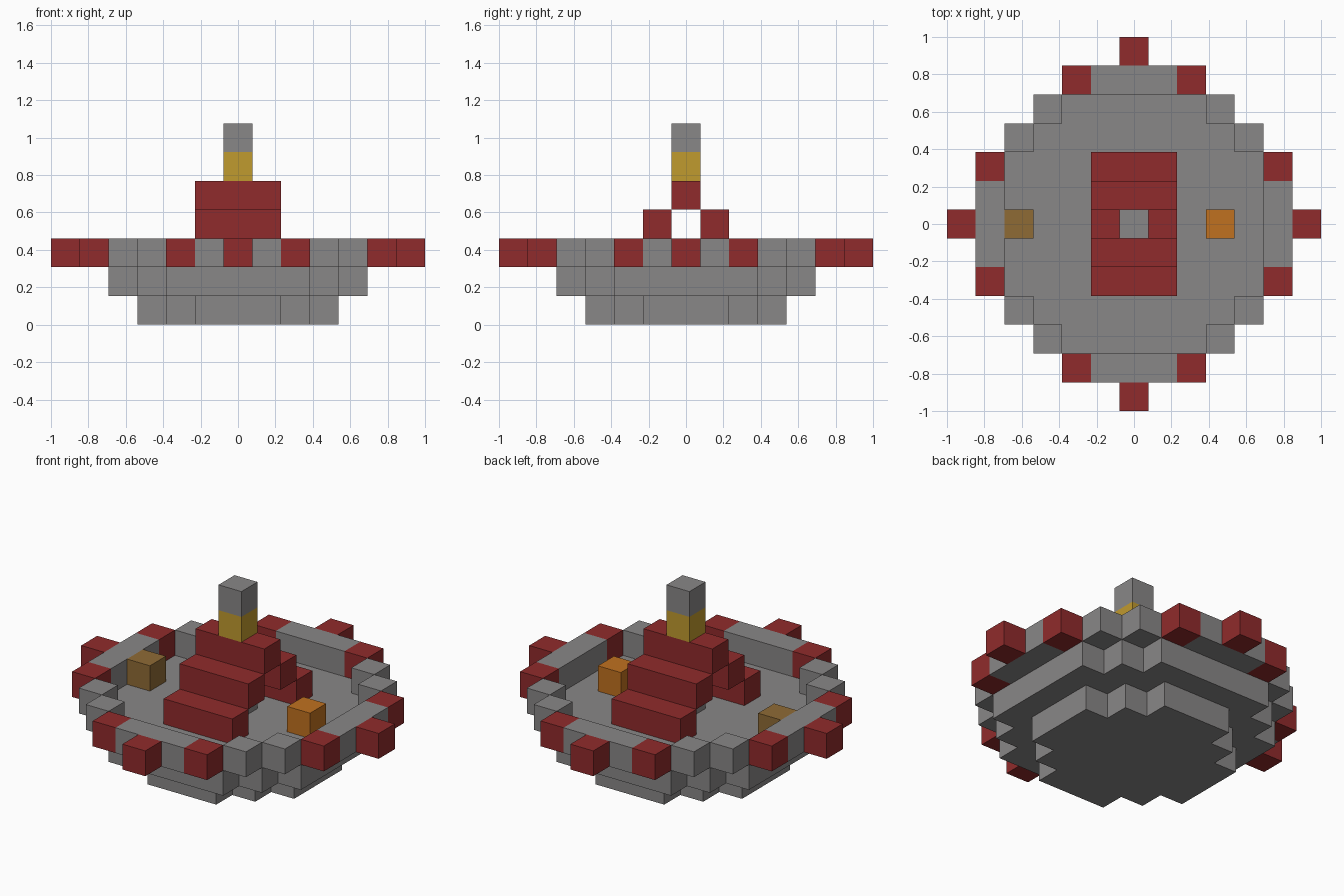
import bpy
import bmesh
from mathutils import Matrix, Vector

if "Cube" in bpy.data.objects:
    bpy.data.objects.remove(bpy.data.objects["Cube"], do_unlink=True)

U = 2 / 13  # one block


def material(name, color):
    m = bpy.data.materials.new(name)
    m.use_nodes = True
    rgba = (*color, 1)
    m.diffuse_color = rgba
    bsdf = next(n for n in m.node_tree.nodes if n.type == "BSDF_PRINCIPLED")
    bsdf.inputs["Base Color"].default_value = rgba
    return m


GREY = material("stone grey", (0.25, 0.242, 0.242))
RED = material("dark red", (0.28, 0.024, 0.025))
YELLOW = material("mustard yellow", (0.53, 0.325, 0.028))
ORANGE = material("orange", (0.53, 0.165, 0.014))
BROWN = material("brown", (0.275, 0.147, 0.036))


def finish(name, bm, mat):
    bmesh.ops.recalc_face_normals(bm, faces=bm.faces)
    mesh = bpy.data.meshes.new(name)
    bm.to_mesh(mesh)
    bm.free()
    mesh.materials.append(mat)
    bpy.context.collection.objects.link(bpy.data.objects.new(name, mesh))


def box(name, mat, cell, size=(1, 1, 1)):
    """Box centred on a grid cell in plan, standing on the given layer."""
    bm = bmesh.new()
    x, y, layer = cell
    centre = Vector((x, y, layer + size[2] / 2)) * U
    bmesh.ops.create_cube(bm, size=U, matrix=Matrix.Translation(centre) @ Matrix.Diagonal((*size, 1)))
    finish(name, bm, mat)


def stepped_disc(name, layer, quarter):
    """Slab whose stepped outline repeats one quarter four times."""
    bm = bmesh.new()
    outline = []
    for _ in range(4):
        outline += quarter
        quarter = [(-y, x) for x, y in quarter]
    face = bm.faces.new([bm.verts.new((x * U, y * U, layer * U)) for x, y in outline])
    new = bmesh.ops.extrude_face_region(bm, geom=[face])["geom"]
    verts = [v for v in new if isinstance(v, bmesh.types.BMVert)]
    bmesh.ops.translate(bm, verts=verts, vec=(0, 0, U))
    finish(name, bm, GREY)


# Hull slabs
stepped_disc("lower_hull", 0, [(3.5, 1.5), (2.5, 1.5), (2.5, 2.5), (1.5, 2.5), (1.5, 3.5)])
stepped_disc("upper_hull", 1, [(4.5, 2.5), (3.5, 2.5), (3.5, 3.5), (2.5, 3.5), (2.5, 4.5)])

# Rim, repeated on four sides
x, y = 1, 0
for side in ("left", "back", "right", "front"):
    box(f"{side}_rim_bar", GREY, (5 * x, 5 * y, 2), (1, 3, 1) if x else (3, 1, 1))
    box(f"{side}_rim_tip", RED, (6 * x, 6 * y, 2))
    for s, end in ((1, "a"), (-1, "b")):
        box(f"{side}_rim_end_{end}", RED, (5 * x - 2 * s * y, 5 * y + 2 * s * x, 2))
        box(f"{side}_rim_corner_{end}", GREY, (4 * x - 3 * s * y, 4 * y + 3 * s * x, 2))
    x, y = -y, x

# Stepped arch
for s, side in ((-1, "front"), (1, "back")):
    box(f"{side}_low_step", RED, (0, 2 * s, 2), (3, 1, 1))
    box(f"{side}_high_step", RED, (0, s, 3), (3, 1, 1))
box("arch_top", RED, (0, 0, 4), (3, 1, 1))
box("arch_core", GREY, (0, 0, 2))

# Mast
box("mast_band", YELLOW, (0, 0, 5))
box("mast_cap", GREY, (0, 0, 6))

# Deck blocks
box("left_deck_block", ORANGE, (3, 0, 2))
box("right_deck_block", BROWN, (-4, 0, 2))
